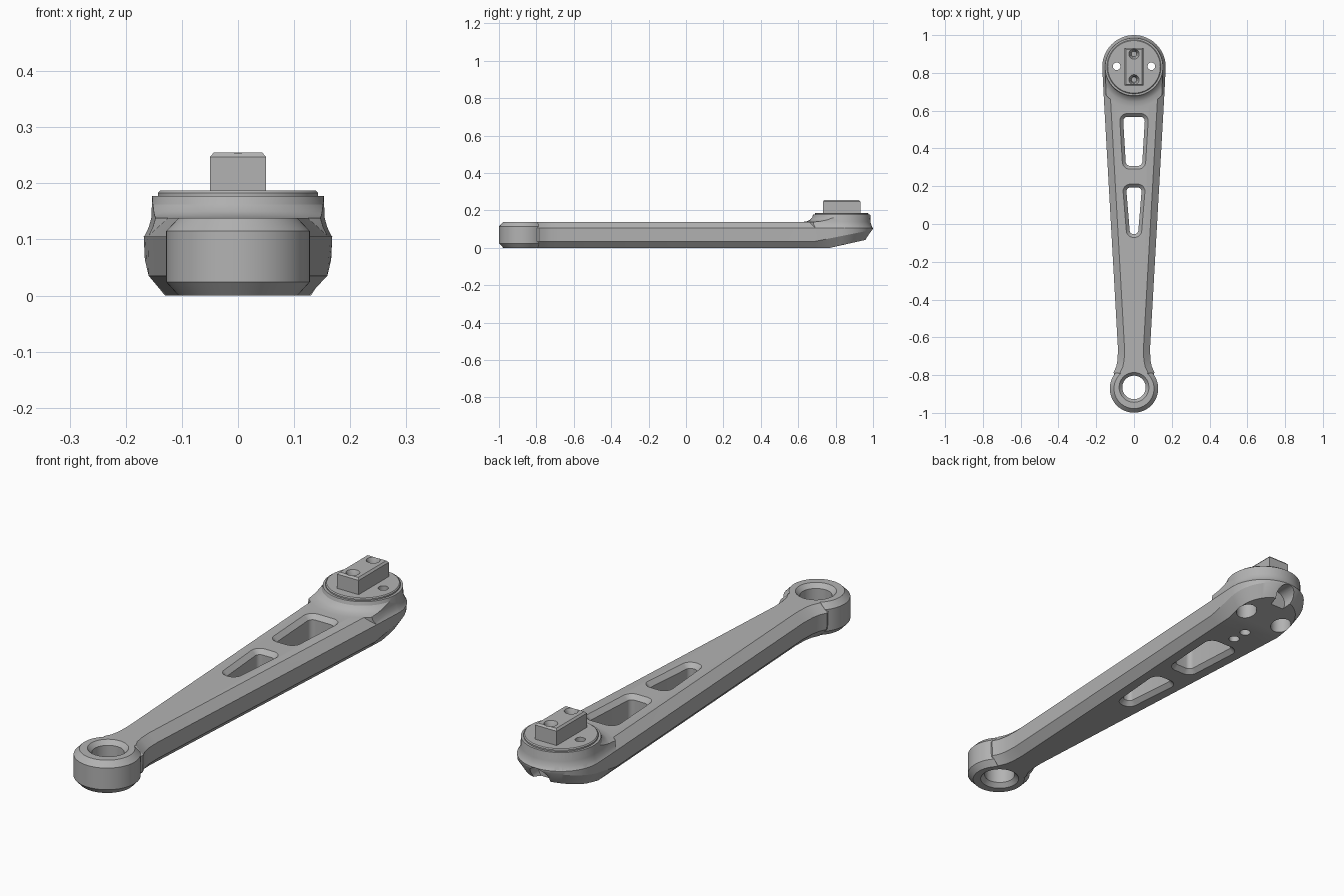
import bpy, bmesh
from math import sin, cos, pi, radians

old = bpy.data.objects.get("Cube")
if old:
    bpy.data.objects.remove(old, do_unlink=True)

metal = bpy.data.materials.new("grey metal")
metal.use_nodes = True
GREY = (0.45, 0.45, 0.45, 1)
metal.diffuse_color = GREY
metal.node_tree.nodes["Principled BSDF"].inputs["Base Color"].default_value = GREY

HUB_Y, HUB_R = 0.832, 0.168
EYE_Y = -0.871
TOP = 0.138


def loft(name, rings, paired_caps=False):
    """Skin a stack of equal rings and close both ends."""
    bm = bmesh.new()
    loops = [[bm.verts.new(p) for p in ring] for ring in rings]
    n = len(loops[0])
    for a, b in zip(loops, loops[1:]):
        for i in range(n):
            j = (i + 1) % n
            bm.faces.new((a[i], a[j], b[j], b[i]))
    for loop in (loops[0], loops[-1]):
        if paired_caps:
            for i in range(n // 2 - 1):
                bm.faces.new((loop[i], loop[i + 1], loop[n - 2 - i], loop[n - 1 - i]))
        else:
            bm.faces.new(loop)
    bmesh.ops.recalc_face_normals(bm, faces=bm.faces)
    mesh = bpy.data.meshes.new(name)
    bm.to_mesh(mesh)
    bm.free()
    mesh.materials.append(metal)
    obj = bpy.data.objects.new(name, mesh)
    bpy.context.collection.objects.link(obj)
    return obj


def turned(name, profile, x=0, y=0, n=64):
    """Round part about a vertical axis, from (radius, height) pairs."""
    return loft(name, [[(x + r * cos(2 * pi * i / n), y + r * sin(2 * pi * i / n), z)
                        for i in range(n)] for r, z in profile])


def combine(target, other, operation):
    mod = target.modifiers.new(operation, "BOOLEAN")
    mod.operation = operation
    mod.solver = "EXACT"
    mod.object = other
    bpy.context.view_layer.objects.active = target
    bpy.ops.object.modifier_apply(modifier=mod.name)
    bpy.data.objects.remove(other, do_unlink=True)


def outline(inset, height):
    """Arm outline seen from above; height is a function of y."""
    half = [(0.085, -0.87), (0.108, -0.785), (0.094, -0.755), (0.087, -0.72), (0.085, -0.66),
            (0.161, 0.69), (0.165, 0.77)]
    half = [(x - inset, y) for x, y in half]
    for i in range(19):
        a = radians(i * 88 / 18)
        half.append(((HUB_R - inset) * cos(a), HUB_Y + (HUB_R - inset) * sin(a)))
    both = half + [(-x, y) for x, y in reversed(half)]
    return [(x, y, height(y)) for x, y in both]


def flat(z):
    return lambda y: z


# Tapered arm with chamfered edges and a rising underside at the hub
arm = loft("crank_arm", [
    outline(0.035, lambda y: max(0, (y - 0.77) * 0.225)),
    outline(0.002, lambda y: 0.035 + max(0, (y - 0.69) * 0.2)),
    outline(0, flat(0.105)),
    outline(0.035, flat(TOP))], paired_caps=True)

# Hub: a filleted boss trimmed to the arm outline, with a raised disc
hub = turned("hub", [(0.212, 0.1), (0.212, TOP), (0.185, 0.142), (0.168, 0.15),
                     (0.157, 0.162), (0.153, 0.177)], y=HUB_Y)
trim = loft("hub_trim", [
    outline(0.001, flat(0.09)), outline(0.001, flat(0.105)), outline(0.009, flat(0.122)),
    outline(0.014, flat(0.14)), outline(0.015, flat(0.2))], paired_caps=True)
combine(hub, trim, "INTERSECT")
combine(arm, hub, "UNION")
disc = turned("hub_disc", [(0.143, 0.16), (0.143, 0.183), (0.139, 0.187)], y=HUB_Y)
combine(arm, disc, "UNION")

# Round eye at the narrow end
eye = turned("eye", [(0.106, 0), (0.128, 0.024), (0.128, 0.115), (0.106, TOP)], y=EYE_Y)
combine(arm, eye, "UNION")
bore = turned("eye_bore", [(0.09, -0.012), (0.062, 0.018), (0.062, 0.12), (0.09, 0.15)],
              y=EYE_Y + 0.006)
combine(arm, bore, "DIFFERENCE")


# Two tapered windows with bevelled rims
def window(y0, y1, w0, w1, r):
    corners = [(w1, y1), (-w1, y1), (-w0, y0), (w0, y0)]
    rings = []
    for grow, z in ((0.03, -0.012), (0, 0.018), (0, 0.12), (0.03, 0.15)):
        ring = []
        for k, (x, y) in enumerate(corners):
            for i in range(9):
                a = radians(90 * k + i * 11)
                ring.append((x + (r + grow) * cos(a), y + (r + grow) * sin(a), z))
        rings.append(ring)
    combine(arm, loft("window", rings), "DIFFERENCE")


window(0.33, 0.545, 0.022, 0.035, 0.022)
window(-0.033, 0.173, 0.003, 0.02, 0.02)

# Pin holes with wide counterbores below
for side in (-1, 1):
    pin = turned("pin_hole", [(0.042, -0.02), (0.042, 0.11), (0.02, 0.111), (0.02, 0.2)],
                 x=side * 0.092, y=HUB_Y + 0.003, n=32)
    combine(arm, pin, "DIFFERENCE")

# Small blind holes underneath
for y in (0.645, 0.715):
    combine(arm, turned("blind_hole", [(0.022, -0.01), (0.022, 0.04)], y=y, n=24), "DIFFERENCE")

# Round notch in the hub end
notch = loft("end_notch", [[(0.042 * cos(2 * pi * i / 32), y, 0.062 + 0.042 * sin(2 * pi * i / 32))
                            for i in range(32)] for y in (0.92, 1.05)])
combine(arm, notch, "DIFFERENCE")


# Key block on the hub
def rect(hx, hy, z):
    return [(sx * hx, HUB_Y + sy * hy, z) for sx, sy in ((1, 1), (-1, 1), (-1, -1), (1, -1))]


block = loft("key_block", [rect(0.05, 0.1, 0.184), rect(0.05, 0.1, 0.247), rect(0.043, 0.093, 0.255)])
for side in (-1, 1):
    hole = turned("bolt_hole", [(0.014, 0.2), (0.018, 0.235), (0.03, 0.262)],
                  y=HUB_Y + side * 0.068, n=32)
    combine(block, hole, "DIFFERENCE")

# Smooth shading with sharp creases
for obj in (arm, block):
    bpy.ops.object.select_all(action="DESELECT")
    obj.select_set(True)
    bpy.context.view_layer.objects.active = obj
    bpy.ops.object.shade_smooth_by_angle(angle=radians(25))
